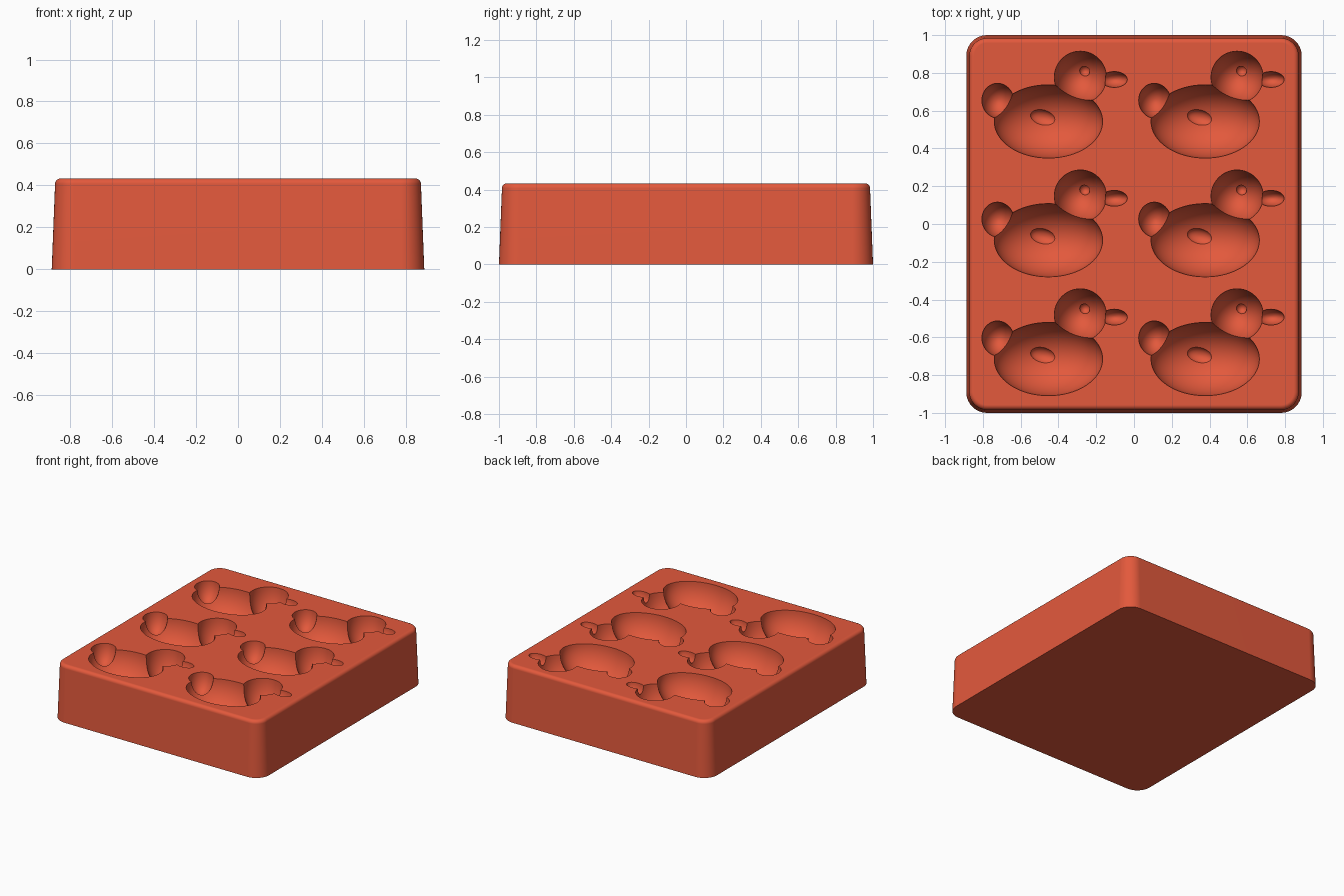
import bpy, bmesh
from math import sin, cos, pi, radians

cube = bpy.data.objects.get("Cube")
if cube:
    bpy.data.objects.remove(cube, do_unlink=True)

TOP = 0.433
HALF_X, HALF_Y, CORNER = 0.888, 1.0, 0.11
FILLET = 0.026

clay = bpy.data.materials.new("terracotta_red")
clay.use_nodes = True
color = (0.77, 0.1, 0.045, 1)
clay.diffuse_color = color
clay.node_tree.nodes["Principled BSDF"].inputs["Base Color"].default_value = color


def make_object(name, bm):
    mesh = bpy.data.meshes.new(name)
    bm.to_mesh(mesh)
    bm.free()
    mesh.materials.append(clay)
    obj = bpy.data.objects.new(name, mesh)
    bpy.context.collection.objects.link(obj)
    return obj


def apply_modifier(obj, mod):
    bpy.ops.object.select_all(action='DESELECT')
    bpy.context.view_layer.objects.active = obj
    obj.select_set(True)
    bpy.ops.object.modifier_apply(modifier=mod.name)


def boolean(obj, cutter, operation):
    mod = obj.modifiers.new("boolean", 'BOOLEAN')
    mod.operation = operation
    mod.solver = 'EXACT'
    mod.object = cutter
    apply_modifier(obj, mod)
    bpy.data.objects.remove(cutter, do_unlink=True)


def ellipsoid(name, center, radii, turn=0, segments=48):
    bm = bmesh.new()
    bmesh.ops.create_uvsphere(bm, u_segments=segments, v_segments=segments // 2, radius=1)
    obj = make_object(name, bm)
    obj.location = (center[0], center[1], TOP + 0.002 - center[2])
    obj.scale = radii
    obj.rotation_euler.z = radians(turn)
    bpy.context.view_layer.update()
    return obj


# Tapered block with rounded corners and a filleted top rim
def outline(bm, inset, z, steps=10):
    r = CORNER - inset
    ring = []
    for quarter, (sx, sy) in enumerate([(1, 1), (-1, 1), (-1, -1), (1, -1)]):
        for i in range(steps + 1):
            a = (quarter + i / steps) * pi / 2
            ring.append(bm.verts.new((sx * (HALF_X - CORNER) + r * cos(a),
                                      sy * (HALF_Y - CORNER) + r * sin(a), z)))
    return ring


taper = 0.016
levels = [(0, 0)]
for i in range(6):
    a = i / 5 * pi / 2
    levels.append((taper + FILLET * (1 - cos(a)), TOP - FILLET * (1 - sin(a))))

bm = bmesh.new()
rings = [outline(bm, *level) for level in levels]
for low, high in zip(rings, rings[1:]):
    for i in range(len(low)):
        j = (i + 1) % len(low)
        bm.faces.new((low[i], low[j], high[j], high[i]))
bm.faces.new(rings[0][::-1])
bm.faces.new(rings[-1])
block = make_object("mold_block", bm)

# One duck shape: body, head, tail, beak, plus wing and eye dimples
duck = ellipsoid("duck_cavity", (-0.453, 0.543, 0), (0.287, 0.194, 0.225), segments=64)
for part in [
    ellipsoid("head", (-0.284, 0.777, 0), (0.138, 0.138, 0.215)),
    ellipsoid("tail", (-0.72, 0.652, 0), (0.085, 0.093, 0.14), 10),
    ellipsoid("beak", (-0.105, 0.765, 0), (0.07, 0.042, 0.075), segments=32),
    ellipsoid("wing", (-0.48, 0.562, 0.205), (0.07, 0.042, 0.04), -15, 32),
    ellipsoid("eye", (-0.26, 0.81, 0.205), (0.028, 0.028, 0.028), 0, 24),
]:
    boolean(duck, part, 'UNION')

# Repeat the duck in two columns and three rows, then sink it into the block
for count, step in ((2, (0.83, 0, 0)), (3, (0, -0.629, 0))):
    array = duck.modifiers.new("repeat", 'ARRAY')
    array.count = count
    array.use_relative_offset = False
    array.use_constant_offset = True
    # local axes are scaled by the body's own radii
    array.constant_offset_displace = [s / k for s, k in zip(step, duck.scale)]
    apply_modifier(duck, array)
boolean(block, duck, 'DIFFERENCE')

# Smooth shading with crisp cavity rims
bpy.ops.object.select_all(action='DESELECT')
block.select_set(True)
bpy.context.view_layer.objects.active = block
bpy.ops.object.shade_smooth_by_angle(angle=radians(30))
weighted = block.modifiers.new("even_normals", 'WEIGHTED_NORMAL')
weighted.keep_sharp = True
